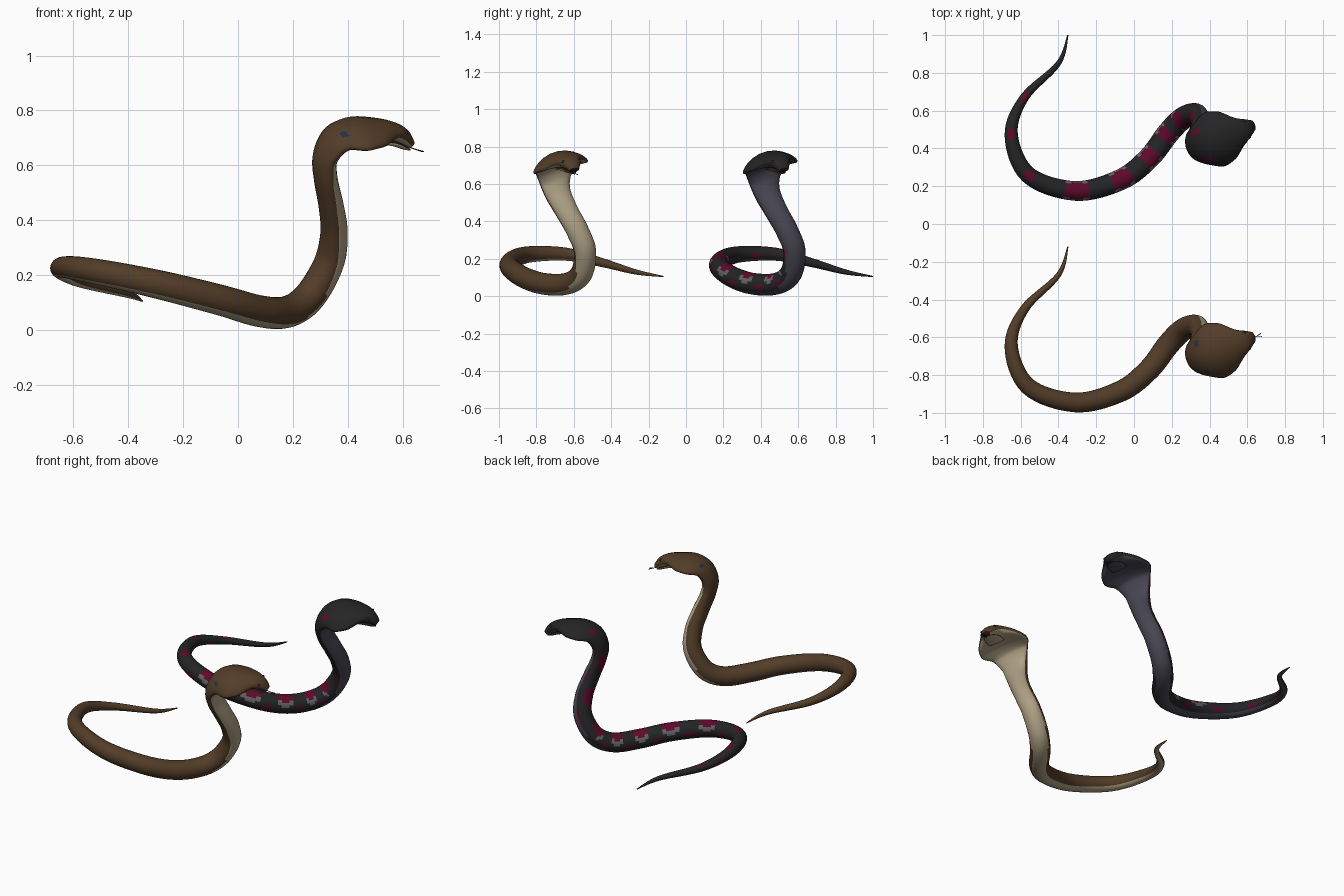
import bpy
import bmesh
import math
from mathutils import Vector

cube = bpy.data.objects.get("Cube")
if cube:
    bpy.data.objects.remove(cube)


def material(name, r, g, b):
    mat = bpy.data.materials.new(name)
    mat.use_nodes = True
    mat.diffuse_color = (r, g, b, 1)
    mat.node_tree.nodes["Principled BSDF"].inputs["Base Color"].default_value = (r, g, b, 1)
    return mat


BROWN = material("brown_scales", .085, .046, .021)
CREAM = material("cream_belly", .42, .35, .23)
BLACK = material("black_scales", .018, .018, .019)
SLATE = material("slate_belly", .065, .062, .085)
MAROON = material("maroon_spot", .11, .003, .024)
GREY = material("grey_spot_edge", .13, .12, .13)
MOUTH = material("dark_mouth", .02, .008, .008)
EYE = material("dark_blue_eye", .02, .03, .06)
TONGUE = material("tongue", .06, .05, .05)

# Tail to snout: x, y, z, half width, half height, heading in degrees
SPINE = [
    (-.35, -.12, .105, .003, .003, -110),
    (-.40, -.27, .13, .014, .014, -120),
    (-.58, -.45, .18, .024, .024, -125),
    (-.65, -.645, .225, .035, .035, -85),
    (-.56, -.86, .22, .045, .045, -45),
    (-.31, -.945, .17, .052, .052, 0),
    (-.07, -.885, .11, .056, .056, 25),
    (.08, -.77, .068, .058, .058, 45),
    (.18, -.64, .066, .06, .058, 50),
    (.26, -.56, .12, .06, .058, 40),
    (.33, -.54, .24, .06, .055, 20),
    (.35, -.58, .35, .06, .05, 5),
    (.34, -.635, .45, .062, .046, 5),
    (.32, -.685, .55, .072, .042, 10),
    (.315, -.705, .63, .09, .04, 15),
    (.35, -.705, .705, .125, .036, 20),
    (.42, -.685, .738, .155, .036, 22),
    (.50, -.655, .738, .135, .034, 22),
    (.56, -.63, .725, .078, .034, 22),
    (.60, -.612, .705, .05, .03, 22),
    (.63, -.598, .675, .028, .016, 22),
]
JAW = [
    (.50, -.655, .69, .05, .008, 22),
    (.56, -.63, .684, .045, .012, 22),
    (.60, -.612, .668, .03, .009, 22),
    (.625, -.60, .658, .012, .004, 22),
]
SIDES = 24
STEPS = 8


def sample(path, u):
    """Smooth interpolation of every column of a path."""
    i = min(int(u), len(path) - 2)
    t = u - i
    a, b, c, d = (path[max(0, min(len(path) - 1, i + k))] for k in (-1, 0, 1, 2))
    return [q + .5 * t * (r - p + t * (2 * p - 5 * q + 4 * r - s + t * (3 * (q - r) + s - p)))
            for p, q, r, s in zip(a, b, c, d)]


def frame(path, u):
    """Centre, left and dorsal directions, half width and half height."""
    end = len(path) - 1
    x, y, z, w, h, heading = sample(path, u)
    ahead = Vector(sample(path, min(end, u + .1))[:3])
    behind = Vector(sample(path, max(0, u - .1))[:3])
    tangent = (ahead - behind).normalized()
    f = math.radians(heading)
    roll = .2 if z > .6 else 0
    left = Vector((-math.sin(f), math.cos(f), roll))
    left = (left - tangent * left.dot(tangent)).normalized()
    return Vector((x, y, z)), left, tangent.cross(left), w, h


def surface_point(path, u, angle, shift, scale=1):
    """Flared sections droop at their edges to form the hood."""
    centre, left, up, w, h = frame(path, u)
    droop = max(0, w - .07) * .6 * math.cos(angle) ** 2
    return (centre + left * (w * math.cos(angle) * scale)
            + up * (h * math.sin(angle) * scale - droop) + Vector((0, shift, 0)))


def make_object(name, bm, mats):
    bmesh.ops.recalc_face_normals(bm, faces=bm.faces[:])
    mesh = bpy.data.meshes.new(name)
    bm.to_mesh(mesh)
    bm.free()
    for mat in mats:
        mesh.materials.append(mat)
    for poly in mesh.polygons:
        poly.use_smooth = True
    obj = bpy.data.objects.new(name, mesh)
    bpy.context.collection.objects.link(obj)
    return obj


def loft(name, path, shift, mats, rule):
    bm = bmesh.new()
    count = (len(path) - 1) * STEPS
    rings = [[bm.verts.new(surface_point(path, i / STEPS, math.tau * k / SIDES, shift))
              for k in range(SIDES)] for i in range(count + 1)]
    for i in range(count):
        for k in range(SIDES):
            n = (k + 1) % SIDES
            face = bm.faces.new((rings[i][k], rings[i][n], rings[i + 1][n], rings[i + 1][k]))
            face.material_index = rule((i + .5) / STEPS, math.tau * (k + .5) / SIDES)
    bm.faces.new(rings[0])
    bm.faces.new(rings[-1]).material_index = len(mats) - 1
    return make_object(name, bm, mats)


def is_belly(u, angle):
    limit = -.72 if u < 8 else -.72 + .55 * min(1, (u - 8) / 2)
    return math.sin(angle) < limit


def hood_mark(u, angle, size):
    return math.hypot((u - 15.2) / size, (abs(math.cos(angle)) - .55) / (size * .5)) < 1


def plain_rule(u, angle):
    if is_belly(u, angle):
        return 1
    return 2 if hood_mark(u, angle, .17) and math.sin(angle) > 0 else 0


def spotted_rule(u, angle):
    if is_belly(u, angle):
        return 1
    if math.sin(angle) > 0 and hood_mark(u, angle, .32):
        return 2
    if u < 1.6 or u > 14.3:
        return 0
    # Saddles along the back, with smaller spots between them low on the flanks
    v = u if u < 9 else 9 + (u - 9) / 2
    off = abs(v - round(v))
    side = abs(angle - math.pi / 2)
    side = min(side, math.tau - side)
    small = .6 if u < 4.4 else 1
    saddle = math.hypot(off / (.27 * small), side / (1.15 * small))
    flank = math.hypot((.5 - off) / .16, (side - 1.85) / .4)
    if saddle < 1 or flank < 1:
        return 2
    return 3 if saddle < 1.35 and side > .8 and u < 9 else 0


def snake(name, shift, mats, rule):
    loft(name + "_body", SPINE, shift, mats + [MOUTH], rule)
    loft(name + "_lower_jaw", JAW, shift, [mats[1], MOUTH],
         lambda u, a: int(math.sin(a) > .3))
    # Eyes on both sides of the head
    for label, angle in (("left", .6), ("right", math.pi - .6)):
        bm = bmesh.new()
        bmesh.ops.create_uvsphere(bm, u_segments=12, v_segments=8, radius=.008)
        bmesh.ops.translate(bm, verts=bm.verts[:],
                            vec=surface_point(SPINE, 18.7, angle, shift, .95))
        make_object(name + "_" + label + "_eye", bm, [EYE])


snake("brown_snake", 0, [BROWN, CREAM, EYE], plain_rule)
snake("spotted_snake", 1.12, [BLACK, SLATE, MAROON, GREY], spotted_rule)

# Forked tongue
curve = bpy.data.curves.new("forked_tongue", "CURVE")
curve.dimensions = "3D"
curve.bevel_depth = .002
curve.materials.append(TONGUE)
for side in (-1, 1):
    spline = curve.splines.new("POLY")
    spline.points.add(2)
    tip = (.675 - side * .003, -.587 + side * .008, .65, 1)
    for point, co in zip(spline.points, ((.61, -.608, .672, 1), (.65, -.594, .657, 1), tip)):
        point.co = co
bpy.context.collection.objects.link(bpy.data.objects.new("forked_tongue", curve))
